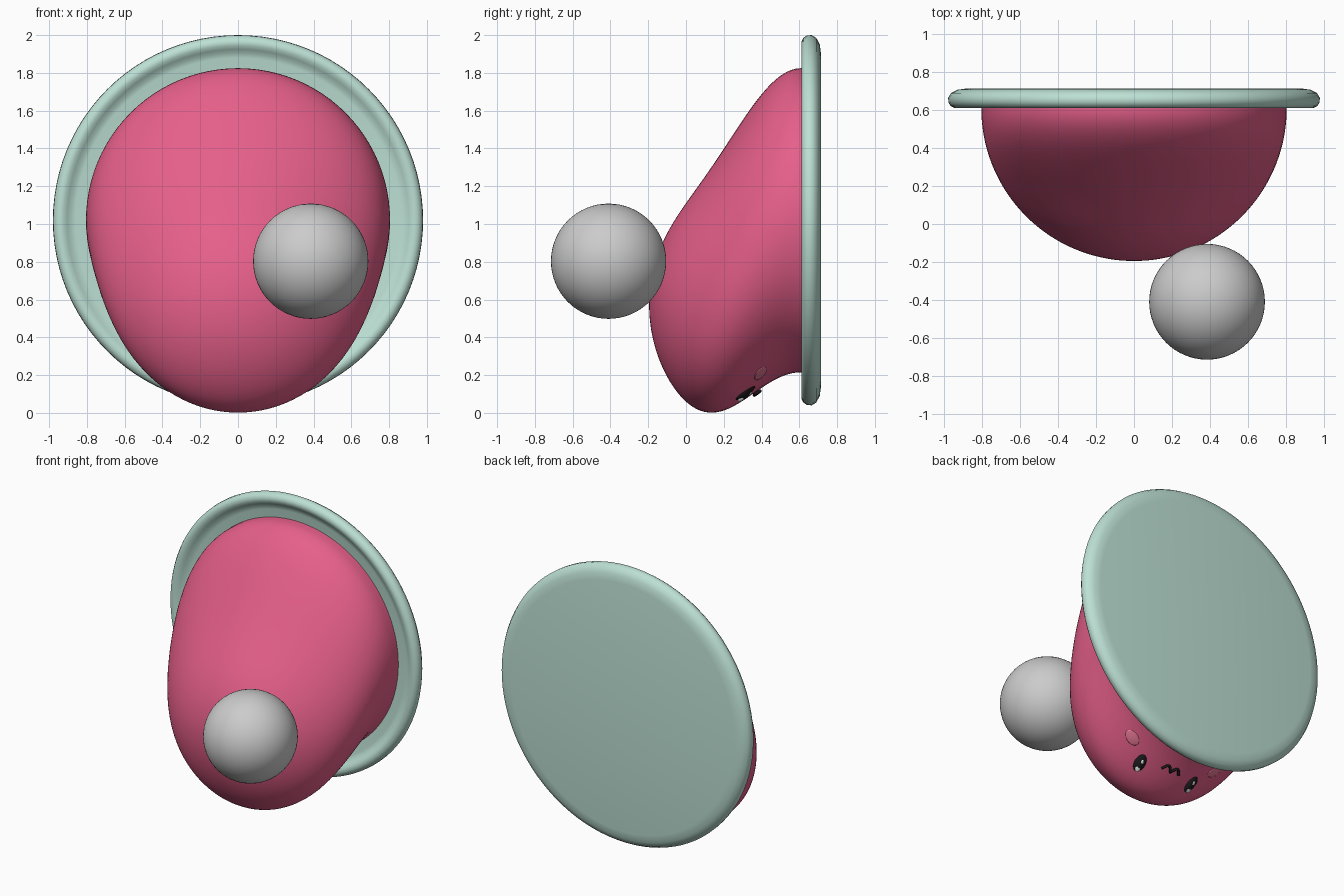
import bpy, bmesh, math

cube = bpy.data.objects.get("Cube")
if cube:
    bpy.data.objects.remove(cube)


def material(name, r, g, b):
    m = bpy.data.materials.new(name)
    m.use_nodes = True
    m.diffuse_color = (r, g, b, 1)
    m.node_tree.nodes["Principled BSDF"].inputs["Base Color"].default_value = (r, g, b, 1)
    return m


PINK = material("berry pink", .79, .115, .255)
MINT = material("pale mint", .51, .75, .66)
GREY = material("light grey", .6, .6, .6)
BLACK = material("near black", .012, .01, .012)
WHITE = material("white", .9, .9, .9)
BLUSH = material("blush pink", .85, .2, .32)

RADIUS, BASE_Y = .805, .61


def sag(depth):
    """Height of the body's centre at a given depth in front of the plate."""
    t = min(1, max(0, depth) / RADIUS)
    return .57 + .45 * (1 - t * t) ** 4


def underside(x, y):
    d = BASE_Y - y
    return sag(d) - math.sqrt(max(0, RADIUS ** 2 - d * d - x * x))


def skin(name, rings, mat, down=False):
    """Bridge closed rings of points; a ring of one point is a pole."""
    bm = bmesh.new()
    loops = [[bm.verts.new(p) for p in ring] for ring in rings]
    for a, b in zip(loops, loops[1:]):
        n = max(len(a), len(b))
        for i in range(n):
            j = (i + 1) % n
            if len(a) == 1:
                bm.faces.new((a[0], b[i], b[j]))
            elif len(b) == 1:
                bm.faces.new((a[i], a[j], b[0]))
            else:
                bm.faces.new((a[i], a[j], b[j], b[i]))
    bmesh.ops.recalc_face_normals(bm, faces=bm.faces)
    if down and sum(f.normal.z for f in bm.faces) > 0:
        bmesh.ops.reverse_faces(bm, faces=bm.faces)
    for f in bm.faces:
        f.smooth = True
    me = bpy.data.meshes.new(name)
    bm.to_mesh(me)
    bm.free()
    me.materials.append(mat)
    ob = bpy.data.objects.new(name, me)
    bpy.context.collection.objects.link(ob)
    return ob


def ring(r, y, z, n=96):
    if r < 1e-4:
        return [(0, y, z)]
    return [(r * math.cos(math.tau * i / n), y, z + r * math.sin(math.tau * i / n))
            for i in range(n)]


# Round plate with a raised rim, turned about the y axis
profile = [(0, .715), (.88, .715), (.93, .708), (.965, .69), (.98, .665),
           (.978, .64), (.966, .622), (.947, .612), (.925, .614), (.905, .628),
           (.885, .643), (.86, .65), (0, .65)]
plate = skin("plate", [ring(r, y, 1.02) for r, y in profile], MINT)
bpy.context.view_layer.objects.active = plate
plate.select_set(True)
bpy.ops.object.shade_smooth_by_angle(angle=math.radians(40))
plate.select_set(False)

# Drooping half-ball body
STEPS = 48
rings = [ring(RADIUS, .665, 1.02)]
for k in range(STEPS + 1):
    a = math.pi / 2 * k / STEPS
    d = RADIUS * math.sin(a)
    rings.append(ring(RADIUS * math.cos(a), BASE_Y - d, sag(d)))
skin("body", rings, PINK)

# Ball resting against the front
bpy.ops.mesh.primitive_uv_sphere_add(segments=64, ring_count=32, radius=.305,
                                     location=(.385, -.41, .803))
ball = bpy.context.object
ball.name = "ball"
ball.data.materials.append(GREY)
bpy.ops.object.shade_smooth()
ball.select_set(False)


def lens(name, cx, cy, rx, ry, dome, mat, base=.004):
    """Oval domed patch that follows the underside of the body."""
    out = [[(cx, cy, underside(cx, cy) - base - dome)]]
    for f in (.3, .55, .75, .9, 1, 1.01):
        lift = base + dome * (1 - min(f, 1) ** 2) if f <= 1 else -.01
        loop = []
        for i in range(32):
            a = math.tau * i / 32
            x, y = cx + rx * f * math.cos(a), cy + ry * f * math.sin(a)
            loop.append((x, y, underside(x, y) - lift))
        out.append(loop)
    skin(name, out, mat, down=True)


# Face on the underside: eyes with glints, and cheeks
for side, s in (("left", 1), ("right", -1)):
    lens(side + "_eye", s * .215, .315, .037, .05, .024, BLACK)
    lens(side + "_eye_glint", s * .215, .293, .016, .018, .005, WHITE, .024)
    lens(side + "_eye_small_glint", s * .215, .34, .009, .009, .003, WHITE, .024)
    lens(side + "_cheek", s * .345, .395, .05, .032, .006, BLUSH)

# Mouth: two joined arcs
curve = bpy.data.curves.new("mouth", "CURVE")
curve.dimensions = "3D"
curve.bevel_depth = .009
curve.bevel_resolution = 3
curve.use_fill_caps = True
N = 24
spline = curve.splines.new("POLY")
spline.points.add(N)
for i, p in enumerate(spline.points):
    x = .07 * (2 * i / N - 1)
    y = .362 + .03 * abs(math.sin(math.tau * i / N))
    p.co = (x, y, underside(x, y) - .012, 1)
curve.materials.append(BLACK)
mouth = bpy.data.objects.new("mouth", curve)
bpy.context.collection.objects.link(mouth)
